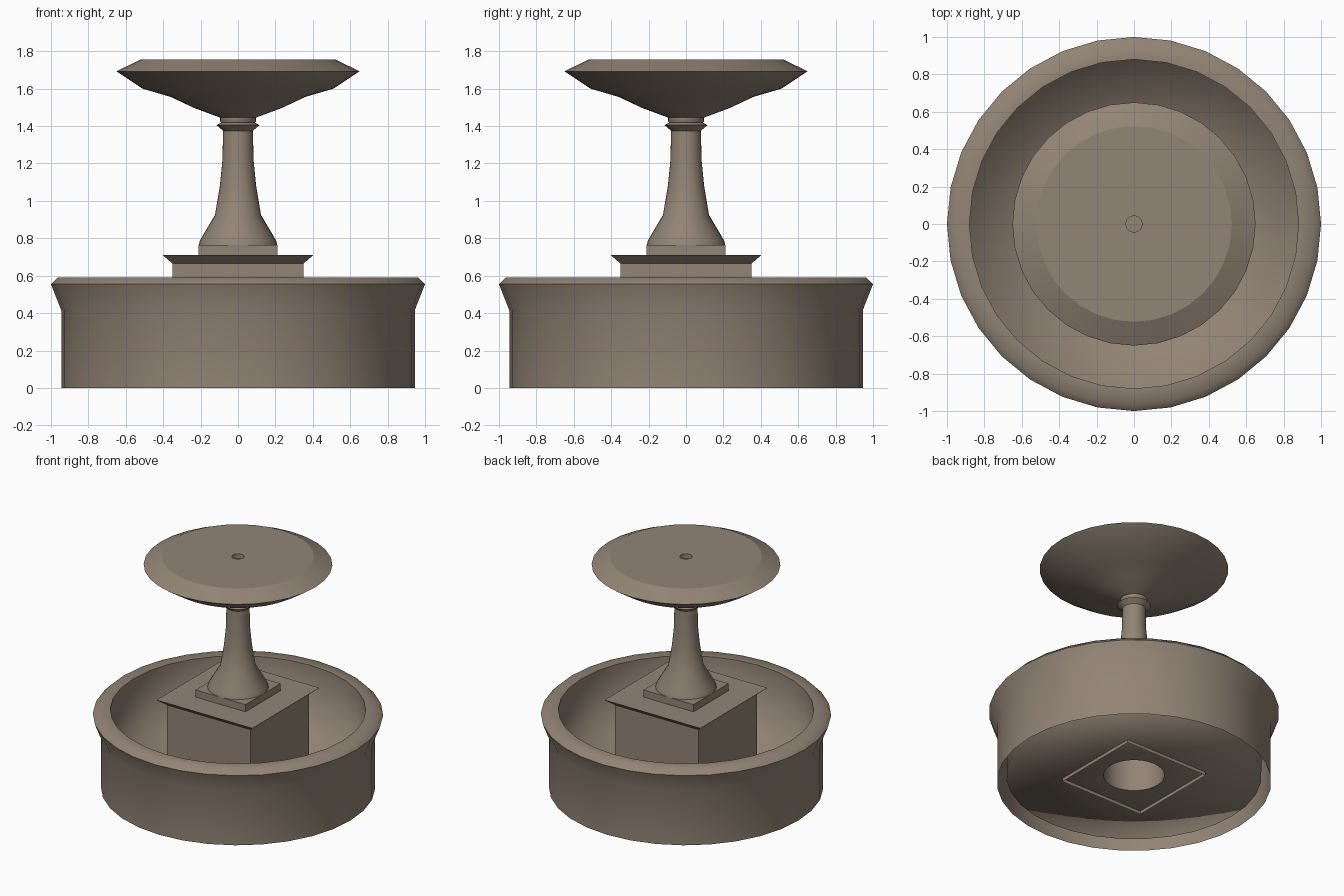
import bpy, bmesh, math

if "Cube" in bpy.data.objects:
    bpy.data.objects.remove(bpy.data.objects["Cube"])

stone = bpy.data.materials.new("warm grey stone")
stone.diffuse_color = (0.29, 0.232, 0.18, 1)
stone.use_nodes = True
stone.node_tree.nodes["Principled BSDF"].inputs["Base Color"].default_value = stone.diffuse_color
SIDES = 32


def finish(bm, name):
    me = bpy.data.meshes.new(name)
    bm.to_mesh(me)
    bm.free()
    me.materials.append(stone)
    ob = bpy.data.objects.new(name, me)
    bpy.context.collection.objects.link(ob)
    return ob


def lathe(name, profile, sharp=()):
    """Spin (radius, height) points round z; sharp lists profile points with a hard edge."""
    bm = bmesh.new()
    rings = []
    for r, z in profile:
        if r == 0:
            rings.append([bm.verts.new((0, 0, z))] * SIDES)
        else:
            rings.append([bm.verts.new((r * math.cos(2 * math.pi * i / SIDES),
                                        r * math.sin(2 * math.pi * i / SIDES), z))
                          for i in range(SIDES)])
    for a, b in zip(rings, rings[1:]):
        for i in range(SIDES):
            j = (i + 1) % SIDES
            loop = list(dict.fromkeys((a[i], a[j], b[j], b[i])))
            bm.faces.new(loop).smooth = True
    for k in sharp:
        for i in range(SIDES):
            e = bm.edges.get((rings[k][i], rings[k][(i + 1) % SIDES]))
            if e:
                e.smooth = False
    return finish(bm, name)


def square_tower(name, profile, cap=True):
    """Stack of square rings (half width, height), open below."""
    bm = bmesh.new()
    rings = [[bm.verts.new((sx * h, sy * h, z))
              for sx, sy in ((-1, -1), (1, -1), (1, 1), (-1, 1))] for h, z in profile]
    for a, b in zip(rings, rings[1:]):
        for i in range(4):
            j = (i + 1) % 4
            bm.faces.new((a[i], a[j], b[j], b[i]))
    if cap:
        bm.faces.new(rings[-1])
    return finish(bm, name)


# lower basin: outer wall, flared lip, inner wall and floor with a centre hole
lathe("basin", [(0.945, 0), (0.945, 0.415), (1.0, 0.555), (0.965, 0.59),
                (0.88, 0.59), (0.88, 0.055), (0.21, 0.055)], sharp=(2, 4))

# square pedestal with flared cornice, and the plinth on it
square_tower("pedestal", [(0.35, 0.03), (0.35, 0.665), (0.403, 0.71)])
square_tower("plinth", [(0.21, 0.71), (0.21, 0.765)])

# hollow pipe core inside the pedestal
lathe("inner_pipe", [(0.21, 0.055), (0.21, 0.70)])

# tapering column with collar
lathe("column", [(0.21, 0.765), (0.203, 0.79), (0.123, 0.925), (0.097, 1.08),
                 (0.083, 1.22), (0.08, 1.375), (0.115, 1.405), (0.09, 1.418),
                 (0.095, 1.425), (0.095, 1.45)], sharp=(5, 6, 7))

# upper bowl with bevelled rim and flat top
lathe("upper_bowl", [(0.095, 1.445), (0.235, 1.497), (0.36, 1.556), (0.51, 1.6),
                     (0.65, 1.693), (0.523, 1.755), (0.043, 1.755),
                     (0.043, 1.72), (0, 1.72)], sharp=(4, 5, 6, 7))
